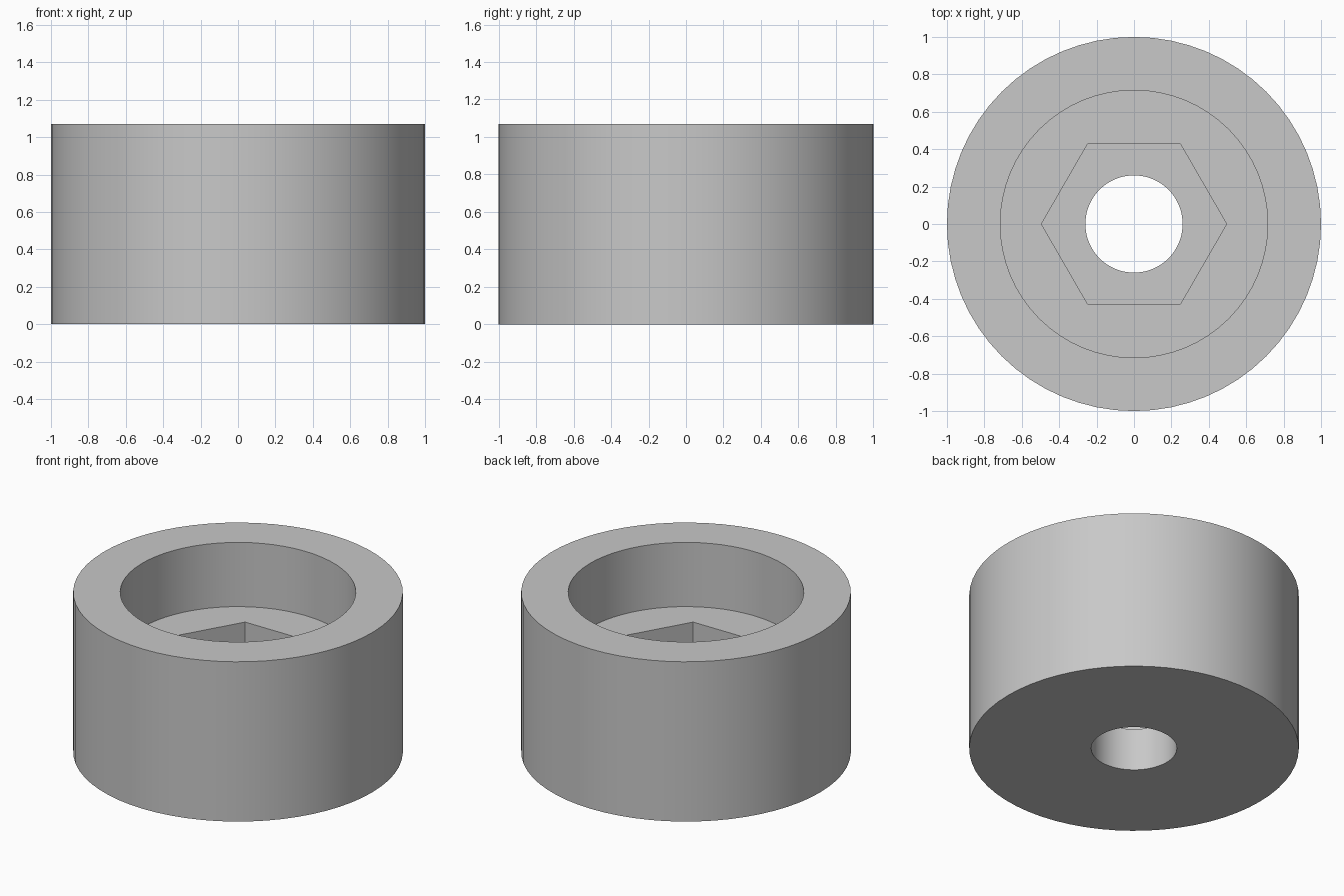
import bpy
import math

cube = bpy.data.objects.get("Cube")
if cube:
    bpy.data.objects.remove(cube, do_unlink=True)

HEIGHT = 1.07
BORE_TOP = 0.285      # floor of the hexagonal pocket
POCKET_TOP = 0.64     # floor of the round recess


def prism(name, sides, radius, bottom, top, turn=0.0):
    """Upright prism between two heights."""
    bpy.ops.mesh.primitive_cylinder_add(
        vertices=sides, radius=radius, depth=top - bottom,
        location=(0, 0, (bottom + top) / 2), rotation=(0, 0, turn))
    obj = bpy.context.object
    obj.name = name
    return obj


# Grey material
grey = bpy.data.materials.new("plain grey")
grey.use_nodes = True
colour = (0.58, 0.58, 0.58, 1)
grey.diffuse_color = colour
grey.node_tree.nodes["Principled BSDF"].inputs["Base Color"].default_value = colour

# Solid round body
body = prism("round_body", 64, 1.0, 0, HEIGHT)
body.data.materials.append(grey)

# Round recess, hexagonal nut pocket and through bore
cutters = [
    prism("recess_cutter", 64, 0.715, POCKET_TOP, HEIGHT + 0.2),
    prism("nut_pocket_cutter", 6, 0.495, BORE_TOP, POCKET_TOP + 0.1, math.radians(30)),
    prism("bore_cutter", 64, 0.26, -0.2, BORE_TOP + 0.1),
]
for cutter in cutters:
    cutter.hide_render = True
    bpy.ops.object.select_all(action="DESELECT")
    body.select_set(True)
    bpy.context.view_layer.objects.active = body
    cut = body.modifiers.new(cutter.name, "BOOLEAN")
    cut.operation = "DIFFERENCE"
    cut.solver = "EXACT"
    cut.object = cutter
    bpy.ops.object.modifier_apply(modifier=cut.name)
    bpy.data.objects.remove(cutter, do_unlink=True)

bpy.ops.object.shade_smooth_by_angle(angle=math.radians(30))
